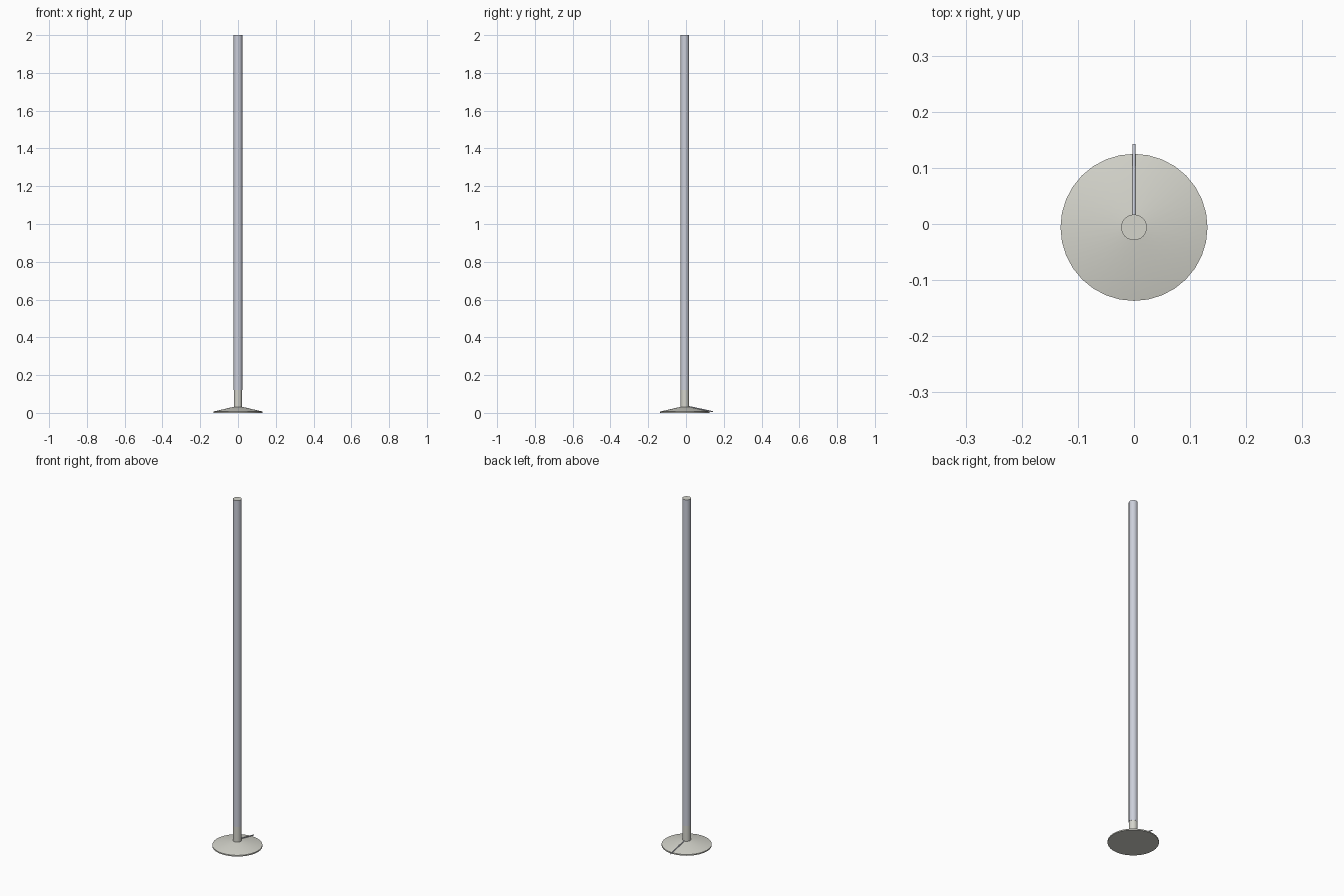
import bpy, bmesh, math
from mathutils import Vector

cube = bpy.data.objects.get("Cube")
if cube:
    bpy.data.objects.remove(cube, do_unlink=True)

CY = -0.006   # axis of the lamp
R = 0.023     # pole radius


def material(name, rgb):
    m = bpy.data.materials.new(name)
    m.use_nodes = True
    m.diffuse_color = (*rgb, 1)
    m.node_tree.nodes["Principled BSDF"].inputs["Base Color"].default_value = (*rgb, 1)
    return m


ivory = material("warm grey", (0.66, 0.66, 0.60))
steel = material("cool grey", (0.60, 0.62, 0.70))


def finish(obj, angle=40):
    bpy.ops.object.select_all(action="DESELECT")
    obj.select_set(True)
    bpy.context.view_layer.objects.active = obj
    bpy.ops.object.shade_smooth_by_angle(angle=math.radians(angle))


def lathe(name, profile, sides, mats):
    """Turn a (radius, height) profile around the lamp axis and close both ends."""
    bm = bmesh.new()
    rings = []
    for r, z in profile:
        rings.append([bm.verts.new((r * math.cos(math.tau * i / sides),
                                    r * math.sin(math.tau * i / sides), z))
                      for i in range(sides)])
    for low, high in zip(rings, rings[1:]):
        for i in range(sides):
            j = (i + 1) % sides
            bm.faces.new((low[i], low[j], high[j], high[i]))
    bm.faces.new(rings[0][::-1])
    bm.faces.new(rings[-1])
    mesh = bpy.data.meshes.new(name)
    bm.to_mesh(mesh)
    bm.free()
    for m in mats:
        mesh.materials.append(m)
    obj = bpy.data.objects.new(name, mesh)
    obj.location.y = CY
    bpy.context.collection.objects.link(obj)
    finish(obj)
    return obj


# Shallow conical foot
lathe("base", [(0.131, 0), (0.131, 0.007), (R, 0.032)], 32, [ivory])

# Short stem between the foot and the pole
lathe("stem", [(R - 0.001, 0.028), (R - 0.001, 0.125)], 24, [ivory])

# Tall pole with a pale end cap
pole = lathe("pole", [(R, 0.12), (R, 2.0)], 24, [steel, ivory])
for face in pole.data.polygons:
    if face.normal.z > 0.9:
        face.material_index = 1

# Power cord lying on the foot and running out of the back
curve = bpy.data.curves.new("cord", "CURVE")
curve.dimensions = "3D"
curve.bevel_depth = 0.003
curve.bevel_resolution = 2
curve.use_fill_caps = True
path = [(0, 0.012, 0.034), (0, 0.122, 0.011), (0, 0.142, 0.006)]
spline = curve.splines.new("POLY")
spline.points.add(len(path) - 1)
for point, co in zip(spline.points, path):
    point.co = (*Vector(co), 1)
curve.materials.append(steel)
cord = bpy.data.objects.new("cord", curve)
bpy.context.collection.objects.link(cord)
